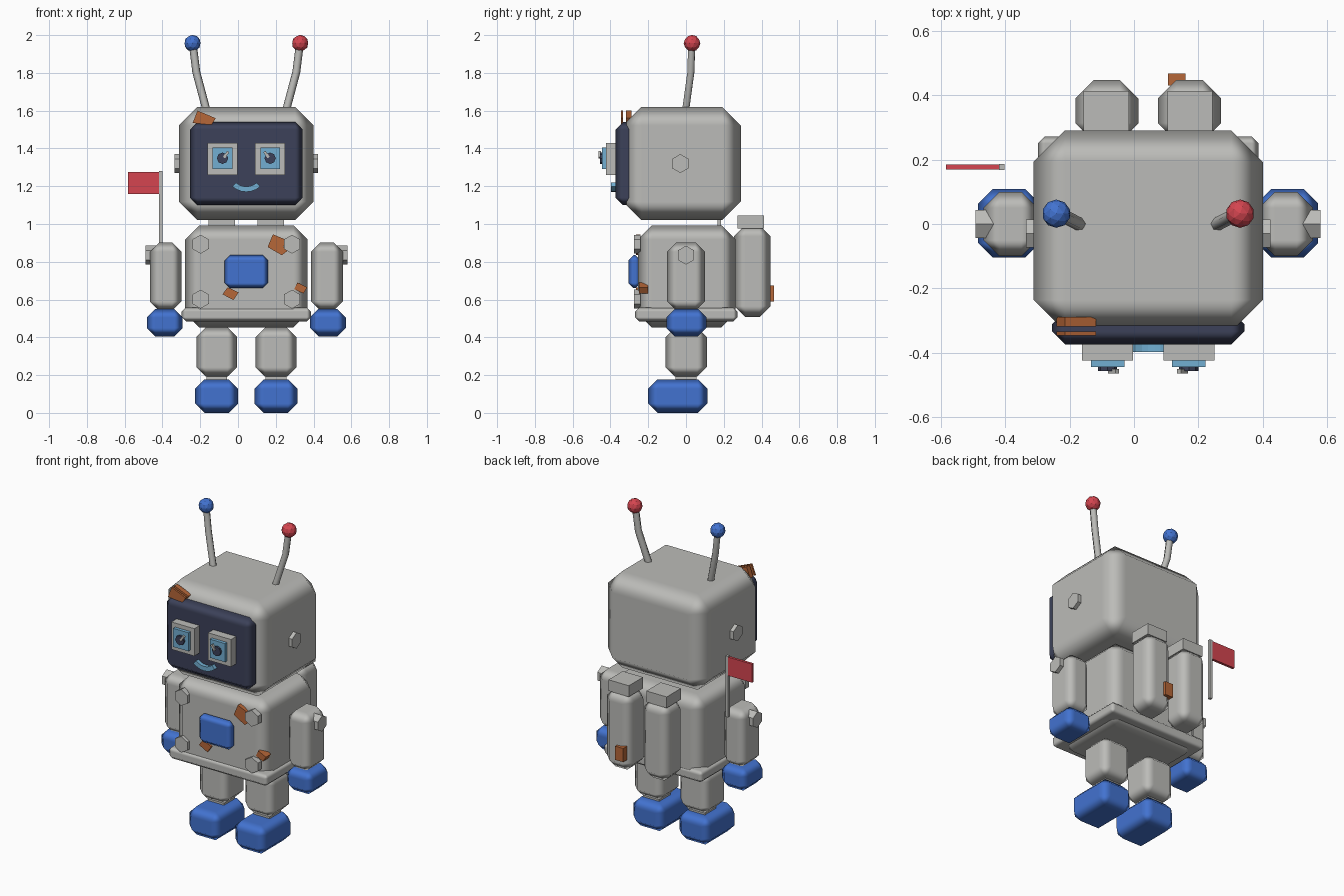
import bpy, bmesh, math
from mathutils import Matrix, Vector

if "Cube" in bpy.data.objects:
    bpy.data.objects.remove(bpy.data.objects["Cube"])

CX = 0.044  # the body's mirror plane (the flag pushes it off centre)


def mat(name, rgb):
    m = bpy.data.materials.new(name)
    m.diffuse_color = (*rgb, 1)
    m.use_nodes = True
    m.node_tree.nodes["Principled BSDF"].inputs["Base Color"].default_value = m.diffuse_color
    return m


GREY = mat("light_grey", (0.50, 0.50, 0.48))
BLUE = mat("blue", (0.055, 0.17, 0.63))
RED = mat("red", (0.66, 0.06, 0.08))
NAVY = mat("dark_navy", (0.045, 0.053, 0.10))
CYAN = mat("sky_blue", (0.17, 0.43, 0.65))
RUST = mat("rust", (0.47, 0.135, 0.04))


def finish(name, bm, m):
    bmesh.ops.recalc_face_normals(bm, faces=bm.faces)
    me = bpy.data.meshes.new(name)
    bm.to_mesh(me)
    bm.free()
    me.materials.append(m)
    ob = bpy.data.objects.new(name, me)
    bpy.context.collection.objects.link(ob)
    return ob


def box(name, x, y, z, m, bevel=0.0, roll=0.0):
    """Box from (min, max) pairs, with an optional soft-shaded chamfer."""
    bm = bmesh.new()
    bmesh.ops.create_cube(bm, size=1)
    size = Vector((x[1] - x[0], y[1] - y[0], z[1] - z[0]))
    bmesh.ops.transform(bm, verts=bm.verts, matrix=Matrix.Diagonal((*size, 1)))
    ob = finish(name, bm, m)
    ob.location = (sum(x) / 2, sum(y) / 2, sum(z) / 2)
    ob.rotation_euler.y = roll
    if bevel:
        mod = ob.modifiers.new("chamfer", 'BEVEL')
        mod.width, mod.segments = bevel, 1
        mod.harden_normals = True
        ob.data.polygons.foreach_set("use_smooth", [True] * len(ob.data.polygons))
    return ob


def disc(name, centre, r, depth, axis, m, sides=6):
    """Low-sided bolt or disc along x or y, with a corner pointing up."""
    bm = bmesh.new()
    bmesh.ops.create_cone(bm, cap_ends=True, segments=sides, radius1=r, radius2=r, depth=depth)
    if axis == 'X':
        rot = Matrix.Rotation(math.pi / 2, 4, 'Y')
    else:
        rot = Matrix.Rotation(math.pi / 2, 4, 'X')
    bmesh.ops.transform(bm, verts=bm.verts, matrix=rot)
    top = max(v.co.z for v in bm.verts)
    if sides == 6 and top < r * 0.95:
        bmesh.ops.transform(bm, verts=bm.verts, matrix=Matrix.Rotation(math.pi / 6, 4, axis))
    ob = finish(name, bm, m)
    ob.location = centre
    return ob


def plate(name, pts, y0, y1, m):
    """Flat outline in x, z extruded along y."""
    bm = bmesh.new()
    f = bm.faces.new([bm.verts.new((x, y0, z)) for x, z in pts])
    ext = bmesh.ops.extrude_face_region(bm, geom=[f])["geom"]
    bmesh.ops.translate(bm, verts=[g for g in ext if isinstance(g, bmesh.types.BMVert)],
                        vec=(0, y1 - y0, 0))
    return finish(name, bm, m)


def span(c, half):
    return (c - half, c + half)


# Head and face screen
box("head", span(CX, 0.356), (-0.333, 0.29), (1.02, 1.62), GREY, 0.098)
box("face_screen", span(CX, 0.298), (-0.373, -0.27), (1.10, 1.54), NAVY, 0.04)

# Smile
arc = [math.radians(a) for a in range(-42, 43, 14)]
outer = [(CX + 0.11 * math.sin(a), 1.28 - 0.11 * math.cos(a)) for a in arc]
inner = [(CX + 0.082 * math.sin(a), 1.28 - 0.082 * math.cos(a)) for a in reversed(arc)]
plate("smile", outer + inner, -0.397, -0.36, CYAN)

# Torso, belt, chest panel
box("torso", span(CX, 0.324), (-0.255, 0.262), (0.452, 0.993), GREY, 0.075)
box("belt", span(CX, 0.342), (-0.27, 0.272), (0.485, 0.558), GREY, 0.022)
box("chest_panel", span(CX, 0.115), (-0.305, -0.24), (0.66, 0.835), BLUE, 0.028)

# Mirrored parts
for side, s in (("left", -1), ("right", 1)):
    def X(d):
        return CX + s * d

    # Eye: frame, lens, pupil, glint
    box(f"eye_frame_{side}", span(X(0.126), 0.079), (-0.424, -0.35), (1.26, 1.43), GREY)
    box(f"eye_lens_{side}", span(X(0.126), 0.052), (-0.444, -0.41), (1.29, 1.405), CYAN)
    disc(f"pupil_{side}", (X(0.126), -0.447, 1.348), 0.03, 0.018, 'Y', NAVY, 8)
    box(f"eye_glint_{side}", span(X(0.107), 0.007), (-0.463, -0.45), (1.348, 1.387), GREY,
        roll=-s * math.radians(35))

    # Ear and shoulder bolts
    disc(f"ear_bolt_{side}", (X(0.352), -0.03, 1.32), 0.05, 0.055, 'X', GREY)
    disc(f"shoulder_bolt_{side}", (X(0.505), 0.0, 0.835), 0.05, 0.06, 'X', GREY)

    # Antenna rod bent at a knee, with a ball tip
    cu = bpy.data.curves.new(f"antenna_{side}", 'CURVE')
    cu.dimensions = '3D'
    cu.bevel_depth, cu.bevel_resolution, cu.use_fill_caps = 0.021, 1, True
    path = [(X(0.205), -0.005, 1.58), (X(0.265), 0.026, 1.805), (X(0.283), 0.03, 1.95)]
    sp = cu.splines.new('POLY')
    sp.points.add(len(path) - 1)
    for p, co in zip(sp.points, path):
        p.co = (*co, 1)
    cu.materials.append(GREY)
    rod = bpy.data.objects.new(f"antenna_{side}", cu)
    bpy.context.collection.objects.link(rod)
    bpy.ops.object.select_all(action='DESELECT')
    rod.select_set(True)
    bpy.context.view_layer.objects.active = rod
    bpy.ops.object.convert(target='MESH')
    bm = bmesh.new()
    bmesh.ops.create_icosphere(bm, subdivisions=2, radius=0.044)
    ball = finish(f"antenna_ball_{side}", bm, BLUE if s < 0 else RED)
    ball.location = (X(0.285), 0.032, 1.957)

    # Arm and hand
    box(f"arm_{side}", span(X(0.427), 0.084), (-0.10, 0.10), (0.54, 0.903), GREY, 0.05)
    box(f"hand_{side}", span(X(0.432), 0.095), (-0.104, 0.109), (0.405, 0.55), BLUE, 0.045)

    # Leg, ankle and foot
    box(f"leg_{side}", span(X(0.157), 0.108), (-0.108, 0.11), (0.192, 0.452), GREY, 0.05)
    box(f"ankle_{side}", span(X(0.157), 0.055), (-0.055, 0.055), (0.16, 0.21), GREY)
    box(f"foot_{side}", span(X(0.157), 0.114), (-0.20, 0.113), (0.0, 0.178), BLUE, 0.05)

    # Back tank with cap
    box(f"back_tank_{side}", span(X(0.128), 0.098), (0.255, 0.447), (0.507, 0.993), GREY, 0.058)
    box(f"tank_cap_{side}", span(X(0.13), 0.07), (0.272, 0.412), (0.975, 1.044), GREY)

    # Chest bolts
    for level, z in (("upper", 0.893), ("lower", 0.602)):
        disc(f"chest_bolt_{level}_{side}", (X(0.242), -0.258, z), 0.05, 0.035, 'Y', GREY)

# Flag on a pole behind the left arm
box("flag_pole", span(-0.41, 0.009), span(0.177, 0.009), (0.90, 1.28), GREY)
box("flag", (-0.583, -0.415), span(0.177, 0.008), (1.16, 1.275), RED)

# Rust patches
plate("head_rust_front", [(-0.214, 1.6), (-0.118, 1.56), (-0.14, 1.525), (-0.24, 1.535)],
      -0.345, -0.333, RUST)
plate("head_rust_back", [(-0.214, 1.6), (-0.118, 1.56), (-0.14, 1.525), (-0.24, 1.535)],
      -0.318, -0.288, RUST)
plate("chest_rust_upper", [(0.185, 0.945), (0.258, 0.915), (0.24, 0.88), (0.262, 0.858),
                           (0.232, 0.835), (0.157, 0.878)], -0.266, -0.24, RUST)
plate("chest_rust_lower", [(-0.055, 0.665), (0.003, 0.638), (-0.024, 0.597), (-0.082, 0.628)],
      -0.266, -0.24, RUST)
plate("chest_rust_side", [(0.314, 0.69), (0.367, 0.665), (0.346, 0.632), (0.298, 0.655)],
      -0.25, -0.20, RUST)
box("tank_rust", (0.105, 0.16), (0.43, 0.466), (0.59, 0.675), RUST)
